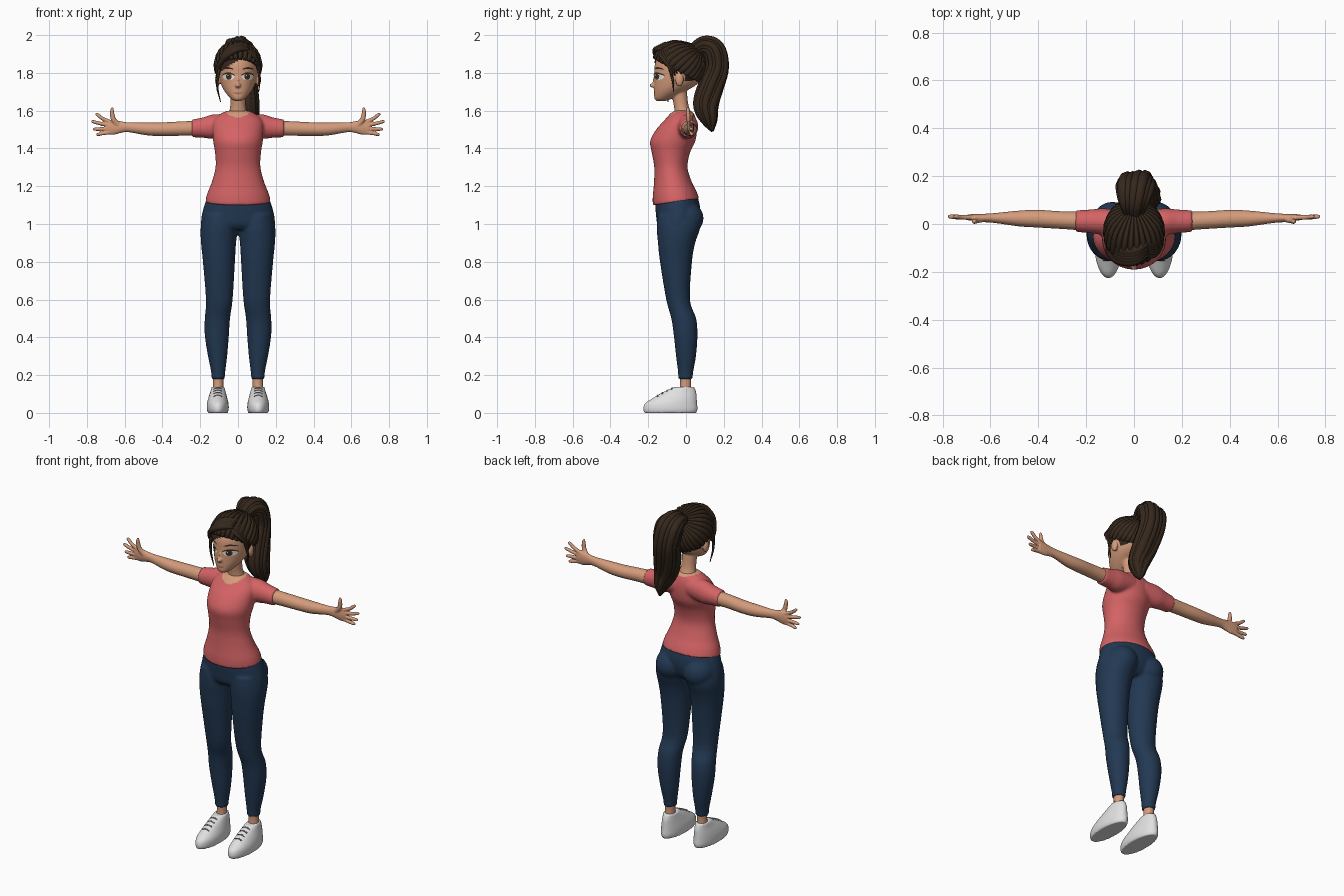
import bpy, bmesh, math
from mathutils import Vector, Matrix

cube = bpy.data.objects.get("Cube")
if cube:
    bpy.data.objects.remove(cube)

X, Y, Z = Vector((1, 0, 0)), Vector((0, 1, 0)), Vector((0, 0, 1))
SIDES = (("left", 1), ("right", -1))


def material(name, *rgb):
    mat = bpy.data.materials.new(name)
    mat.use_nodes = True
    mat.diffuse_color = (*rgb, 1)
    node = next(n for n in mat.node_tree.nodes if n.type == "BSDF_PRINCIPLED")
    node.inputs["Base Color"].default_value = (*rgb, 1)
    node.inputs["Roughness"].default_value = 0.8
    return mat


SKIN = material("warm skin", .66, .33, .2)
SHIRT = material("coral cotton", .66, .125, .13)
PANTS = material("navy fabric", .016, .04, .085)
HAIR = material("dark brown hair", .036, .021, .012)
SHOE = material("white shoe", .75, .75, .75)
LACE = material("grey lace", .3, .3, .31)
WHITE = material("eye white", .8, .78, .74)
IRIS = material("brown iris", .06, .035, .015)
LIPS = material("soft lips", .42, .14, .095)


def spline(points, steps):
    """Smooth curve through tuples of position and radii."""
    p = [Vector(q) for q in points]
    p = [p[0] * 2 - p[1]] + p + [p[-1] * 2 - p[-2]]
    out = []
    for a, b, c, d in zip(p, p[1:], p[2:], p[3:]):
        for i in range(steps):
            t = i / steps
            out.append((b * 2 + (c - a) * t + (a * 2 - b * 5 + c * 4 - d) * t * t
                        + (b * 3 - a - c * 3 + d) * t ** 3) * .5)
    return out + [p[-2]]


def frames(points, ref):
    """Centre and two cross directions for each point of a path."""
    pos = [Vector(p[:3]) for p in points]
    for i, c in enumerate(pos):
        t = (pos[min(i + 1, len(pos) - 1)] - pos[max(i - 1, 0)]).normalized()
        u = (ref - t * ref.dot(t)).normalized()
        yield c, u, t.cross(u)


def loft(bm, rings, axis=None, ref=X, n=24, steps=4):
    """Closed tube through elliptical rings; a fixed axis keeps rings parallel."""
    pts = spline(rings, steps)
    loops = []
    for p, (c, u, v) in zip(pts, list(frames(pts, ref))):
        if axis:
            u, v = (X, Y) if axis == "Z" else (Y, Z)
        ra, rb = max(p[3], .001), max(p[4], .001)
        angles = [math.tau * k / n for k in range(n)]
        loops.append([bm.verts.new(c + u * ra * math.cos(a) + v * rb * math.sin(a)) for a in angles])
    for a, b in zip(loops, loops[1:]):
        for k in range(n):
            bm.faces.new((a[k], a[k - 1], b[k - 1], b[k]))
    bm.faces.new(loops[0])
    bm.faces.new(loops[-1])


def ball(bm, centre, radii, seg=24):
    m = Matrix.Translation(centre) @ Matrix.Diagonal((*radii, 1))
    return bmesh.ops.create_uvsphere(bm, u_segments=seg, v_segments=seg, radius=1, matrix=m)["verts"]


def finish(name, bm, mat, voxel=0, smooth=4):
    """Turn the mesh into an object; a voxel size fuses overlapping pieces."""
    bmesh.ops.recalc_face_normals(bm, faces=bm.faces[:])
    me = bpy.data.meshes.new(name)
    bm.to_mesh(me)
    bm.free()
    ob = bpy.data.objects.new(name, me)
    bpy.context.scene.collection.objects.link(ob)
    if voxel:
        mod = ob.modifiers.new("fuse", "REMESH")
        mod.mode, mod.voxel_size = "VOXEL", voxel
        soft = ob.modifiers.new("soften", "SMOOTH")
        soft.factor, soft.iterations = .5, smooth
        deps = bpy.context.evaluated_depsgraph_get()
        ob.data = bpy.data.meshes.new_from_object(ob.evaluated_get(deps))
        ob.modifiers.clear()
    ob.data.materials.clear()
    ob.data.materials.append(mat)
    ob.data.shade_smooth()
    bpy.context.view_layer.update()
    return ob


def flip(s, rings):
    return [(s * r[0], *r[1:]) for r in rings]


# Shirt: torso and sleeves fused, with a neckline and a sloping hem
bm = bmesh.new()
loft(bm, [(0, -.052, 1.115, .174, .124), (0, -.06, 1.16, .164, .116), (0, -.07, 1.22, .14, .1),
          (0, -.08, 1.3, .119, .088), (0, -.08, 1.38, .122, .102), (0, -.07, 1.44, .132, .12),
          (0, -.05, 1.5, .134, .108), (0, -.03, 1.55, .128, .084), (0, -.02, 1.588, .085, .06),
          (0, -.02, 1.6, .05, .04)], "Z", n=40)
for name, s in SIDES:
    loft(bm, flip(s, [(.04, .008, 1.525, .05, .055), (.13, .01, 1.516, .055, .065),
                      (.18, .011, 1.511, .05, .055), (.245, .012, 1.506, .045, .047)]), "X")
shirt = finish("shirt", bm, SHIRT, .008, 5)
shirt.data.materials.append(SKIN)
for v in shirt.data.vertices:
    v.co.z += .14 * (v.co.y + .05) * min(1, max(0, (1.3 - v.co.z) / .18))
for f in shirt.data.polygons:
    c = f.center
    if c.z > 1.5 and math.hypot(c.x / .066, (c.y + .03) / .072) < 1:
        f.material_index = 1

# Trousers: hips, seat and two legs fused
bm = bmesh.new()
loft(bm, [(0, -.05, 1.15, .16, .11), (0, -.045, 1.1, .178, .118), (0, -.043, 1.05, .191, .116),
          (0, -.047, 1, .196, .105), (0, -.05, .97, .18, .08)], "Z", n=40)
for name, s in SIDES:
    ball(bm, (s * .09, -.005, 1.03), (.09, .098, .09))
    loft(bm, flip(s, [(.1, -.04, 1.05, .085, .11), (.1, -.04, .98, .098, .115),
                      (.103, -.05, .9, .093, .099), (.101, -.053, .8, .085, .085),
                      (.099, -.042, .6, .071, .063), (.109, -.012, .5, .067, .066),
                      (.112, -.002, .41, .064, .063), (.108, 0, .3, .051, .053),
                      (.105, -.002, .22, .038, .041), (.105, -.003, .178, .035, .038)]), "Z")
finish("trousers", bm, PANTS, .008)

for name, s in SIDES:
    # Arm and hand
    bm = bmesh.new()
    loft(bm, flip(s, [(.2, .012, 1.507, .04, .04), (.3, .016, 1.505, .037, .038),
                      (.4, .022, 1.502, .037, .036), (.48, .023, 1.503, .033, .034),
                      (.58, .025, 1.512, .021, .026), (.62, .025, 1.513, .018, .031),
                      (.66, .027, 1.511, .015, .039), (.695, .028, 1.511, .012, .035)]), "X")
    for base, tip in ((1.537, 1.58), (1.522, 1.542), (1.504, 1.502), (1.486, 1.474)):
        reach = .785 - abs(tip - 1.53) * .6
        loft(bm, flip(s, [(.67, .027, base, .011, .011), ((.68 + reach) / 2, .028, (base + tip) / 2, .01, .01),
                          (reach - .01, .031, tip, .009, .009), (reach, .031, tip, .004, .004)]), ref=Y, n=12)
    loft(bm, flip(s, [(.63, .022, 1.52, .014, .015), (.66, .014, 1.555, .012, .014),
                      (.667, .01, 1.6, .01, .01), (.664, .01, 1.617, .005, .005)]), ref=Y, n=12)
    finish(name + "_arm", bm, SKIN, .004, 3)

    # Ankle, shoe and laces
    bm = bmesh.new()
    loft(bm, flip(s, [(.105, -.002, .21, .029, .031), (.105, -.002, .15, .027, .029),
                      (.106, -.004, .09, .031, .035)]), "Z")
    finish(name + "_ankle", bm, SKIN)
    bm = bmesh.new()
    loft(bm, flip(s, [(.107, -.083, 0, .053, .138), (.107, -.083, .02, .058, .144),
                      (.107, -.079, .05, .057, .138), (.107, -.058, .08, .05, .115),
                      (.106, -.034, .11, .041, .088), (.106, -.008, .138, .034, .052)]), "Z", n=32)
    shoe = finish(name + "_shoe", bm, SHOE, .006, 2)
    bm = bmesh.new()
    for y in (-.15, -.125, -.1, -.075):
        row = []
        for k in range(-2, 3):
            x = s * .107 + k * .011
            ok, hit, *_ = shoe.ray_cast(Vector((x, y, 1)), -Z)
            if ok:
                row.append((*hit, .004, .003))
        loft(bm, row, ref=Y, n=8)
    finish(name + "_laces", bm, LACE)

# Head with neck, nose and ears
bm = bmesh.new()
loft(bm, [(0, -.133, 1.65, .015, .02), (0, -.12, 1.664, .038, .047), (0, -.088, 1.7, .069, .081),
          (0, -.055, 1.74, .09, .114), (0, -.037, 1.79, .101, .131), (0, -.037, 1.85, .101, .127),
          (0, -.037, 1.9, .08, .1), (0, -.037, 1.93, .035, .045)], "Z", n=36)
loft(bm, [(0, -.012, 1.55, .075, .058), (0, -.015, 1.583, .052, .046), (0, -.026, 1.63, .041, .039),
          (0, -.04, 1.72, .043, .043)], "Z")
ball(bm, (0, -.169, 1.734), (.015, .024, .013))
ball(bm, (0, -.163, 1.755), (.009, .013, .03))
for name, s in SIDES:
    ball(bm, (s * .108, -.035, 1.765), (.014, .022, .036))
head = finish("head", bm, SKIN, .005, 3)


def face_patch(name, x, z, rx, rz, lift, mat, bend=0, n=20):
    """Thin plate that follows the front of the head."""
    def place(u, w):
        px, pz = x + u * rx, z + w * rz + bend * u * u
        ok, hit, *_ = head.ray_cast(Vector((px, -1, pz)), Y)
        return bm.verts.new((px, (hit.y if ok else -.15) - lift, pz))
    bm = bmesh.new()
    turn = [math.tau * k / n for k in range(n)]
    loops = [[place(r * math.cos(a), r * math.sin(a)) for a in turn] for r in (.3, .65, 1)]
    bm.faces.new(loops[0])
    for a, b in zip(loops, loops[1:]):
        for k in range(n):
            bm.faces.new((a[k - 1], a[k], b[k], b[k - 1]))
    ob = finish(name, bm, mat)
    if sum(f.normal.y for f in ob.data.polygons) > 0:
        ob.data.flip_normals()


# Painted face
for name, s in SIDES:
    face_patch(name + "_eye", s * .05, 1.78, .031, .019, .002, WHITE)
    face_patch(name + "_iris", s * .049, 1.78, .0155, .0165, .004, IRIS)
    face_patch(name + "_pupil", s * .049, 1.78, .007, .008, .0055, HAIR)
    face_patch(name + "_glint", s * .049 - .005, 1.786, .003, .003, .007, WHITE)
    face_patch(name + "_lashes", s * .051, 1.799, .036, .0045, .006, HAIR, -.014)
    face_patch(name + "_brow", s * .053, 1.826, .031, .0045, .003, HAIR, -.008)
face_patch("mouth", 0, 1.691, .025, .0045, .002, LIPS, .006)

# Hair cap, open over the face and ears
CENTRE, SIZE = Vector((0, -.035, 1.835)), Vector((.117, .134, .128))
bm = bmesh.new()
cap = ball(bm, CENTRE, SIZE, 48)
bare = [v for v in cap if v.co.z < 1.715 or
        (v.co.y < -.015 and v.co.z < max(1.8, 1.875 - .55 * abs(v.co.x - .04)))]
bmesh.ops.delete(bm, geom=bare, context="VERTS")
finish("hair_cap", bm, HAIR)

# Locks combed back from the hairline to the tie
bm = bmesh.new()
tie = Vector((0, .7, .62))
for k in range(30):
    phi = math.tau * (k + .5) / 30
    start = Vector((math.sin(phi), -math.cos(phi), -.25 + .56 * math.cos(phi)))
    path = []
    for t in (0, .25, .5, .75, 1):
        d = start.lerp(tie, t).normalized()
        r = .007 + .012 * math.sin(math.pi * min(1, t + .2))
        path.append((*(CENTRE + d * SIZE), r, r * .7))
    loft(bm, path, n=8, ref=Z)
finish("combed_locks", bm, HAIR)

# Side-swept fringe and loose strands
bm = bmesh.new()
for k in range(5):
    d = k * .011
    loft(bm, [(.055, -.125 + d, 1.925 + d / 2, .01, .012), (0, -.155 + d, 1.925 + d / 2, .017, .02),
              (-.06, -.15 + d, 1.89 + d / 2, .017, .021), (-.1, -.115 + d, 1.835, .012, .018),
              (-.112, -.09 + d, 1.77 + d, .003, .004)], n=10, ref=Z)
    loft(bm, [(.045, -.13 + d, 1.92 + d / 2, .01, .012), (.085, -.125 + d, 1.885 + d / 2, .013, .016),
              (.11, -.085 + d, 1.83, .01, .014), (.113, -.07 + d, 1.775 + d, .003, .004)], n=10, ref=Z)
loft(bm, [(-.1, -.115, 1.82, .009, .009), (-.11, -.1, 1.73, .006, .007), (-.092, -.095, 1.645, .002, .002)], n=8)
loft(bm, [(.108, -.085, 1.82, .007, .008), (.114, -.07, 1.76, .005, .006), (.11, -.065, 1.7, .002, .002)], n=8)
finish("fringe", bm, HAIR)

# Ponytail: a core wrapped by twisting locks
tail = spline([(0, .045, 1.915, .04, .035), (0, .095, 1.943, .068, .046), (.005, .148, 1.92, .088, .055),
               (.015, .167, 1.83, .082, .055), (.03, .135, 1.73, .072, .061), (.052, .108, 1.63, .056, .06),
               (.07, .125, 1.55, .037, .038), (.075, .14, 1.49, .005, .006)], 3)
bm = bmesh.new()
loft(bm, [(*p[:3], p[3] * .85, p[4] * .85) for p in tail], n=20, steps=2)
for k in range(14):
    path = []
    for i, (p, (c, u, v)) in enumerate(zip(tail, list(frames(tail, X)))):
        a = math.tau * k / 14 + .04 * i
        q = c + (u * p[3] * math.cos(a) + v * p[4] * math.sin(a)) * .72
        r = p[4] * (.3 + .08 * (k % 3))
        path.append((*q, r, r))
    loft(bm, path, n=8, steps=2)
finish("ponytail", bm, HAIR)
